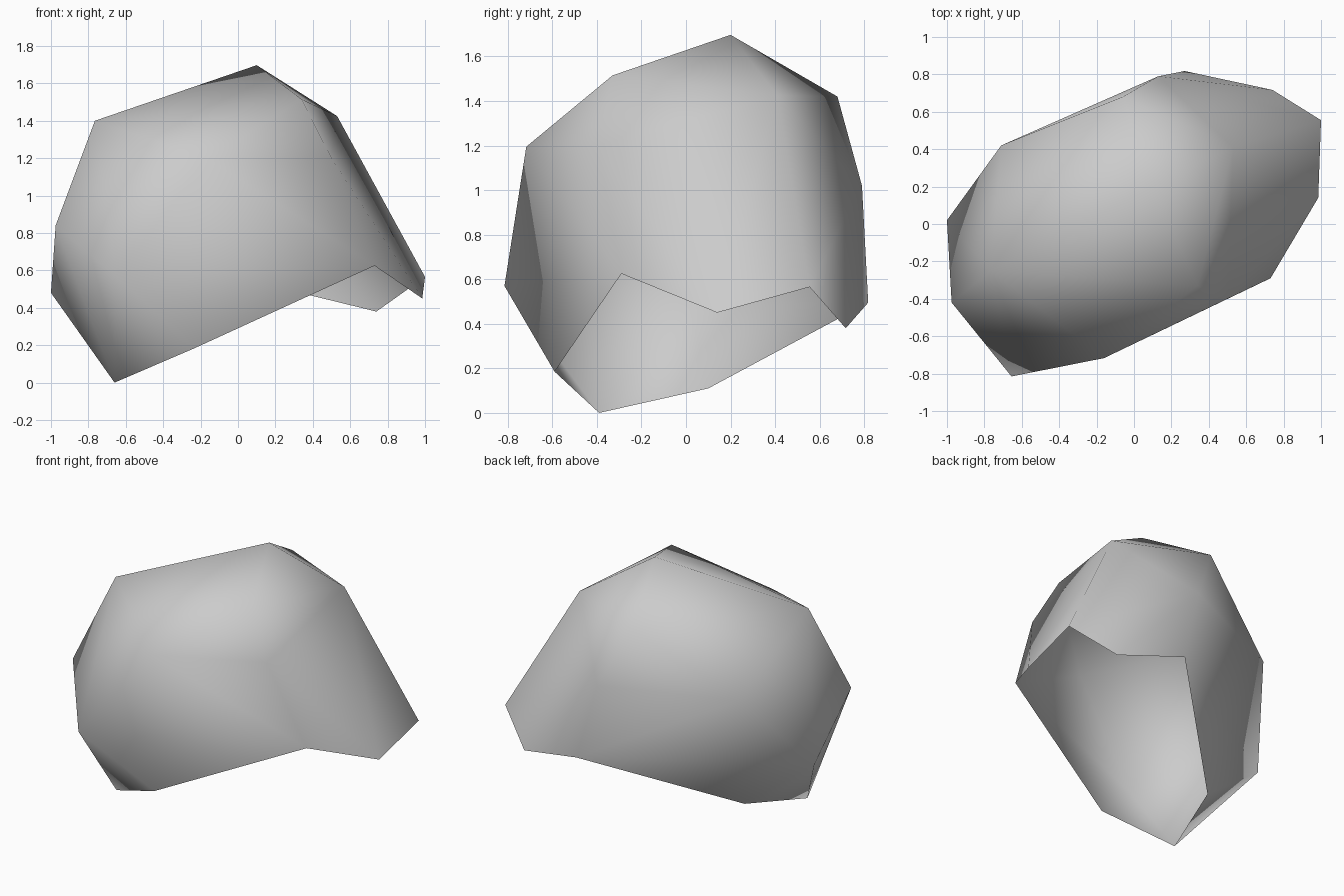
import bpy, bmesh

if "Cube" in bpy.data.objects:
    bpy.data.objects.remove(bpy.data.objects["Cube"])

# Corner points of the open lower rim, in order around the boulder
rim = [(.73, -.29, .625), (.985, .14, .45), (1, .555, .565), (.74, .717, .38),
       (.27, .818, .495), (-.52, .1, .11), (-.66, -.39, 0), (-.23, -.59, .185)]
# Corner points of the body, from the top down
body = [(.1, .2, 1.697), (.34, -.33, 1.515), (-.06, .68, 1.42), (.53, .41, 1.425),
        (-.765, -.25, 1.4), (-.16, -.717, 1.195), (.5, -.4, 1.2), (.13, .79, 1.02),
        (-.71, .42, 1.0), (-.975, -.42, .84), (-.655, -.815, .57), (-1, .02, .48)]

# Stretch a skin over the points, then open the underside
bm = bmesh.new()
rim_verts = {bm.verts.new(p) for p in rim}
for p in body:
    bm.verts.new(p)
bmesh.ops.convex_hull(bm, input=list(bm.verts))
under = [f for f in bm.faces if all(v in rim_verts for v in f.verts)]
bmesh.ops.delete(bm, geom=under, context='FACES')
bmesh.ops.recalc_face_normals(bm, faces=list(bm.faces))
for f in bm.faces:
    f.smooth = True
mesh = bpy.data.meshes.new("boulder")
bm.to_mesh(mesh)
bm.free()

# Plain stone colour
stone = bpy.data.materials.new("stone_grey")
stone.diffuse_color = (.6, .6, .6, 1)
stone.use_nodes = True
stone.node_tree.nodes["Principled BSDF"].inputs["Base Color"].default_value = stone.diffuse_color
mesh.materials.append(stone)
boulder = bpy.data.objects.new("boulder", mesh)
bpy.context.collection.objects.link(boulder)
